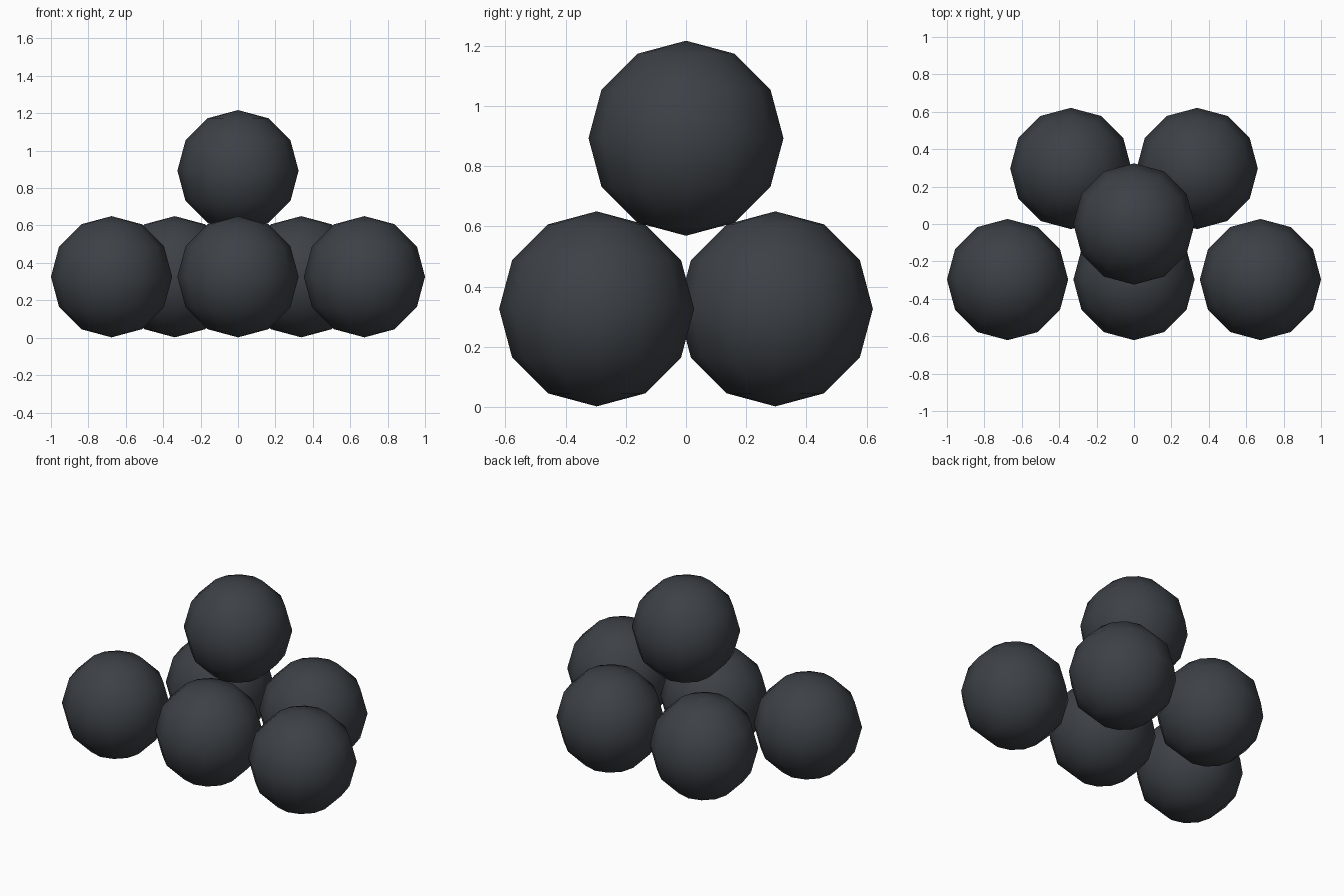
import bpy

cube = bpy.data.objects.get("Cube")
if cube:
    bpy.data.objects.remove(cube, do_unlink=True)

# Dark iron material
iron = bpy.data.materials.new("dark iron")
iron.use_nodes = True
color = (0.046, 0.053, 0.062, 1)
iron.diffuse_color = color
iron.node_tree.nodes["Principled BSDF"].inputs["Base Color"].default_value = color

RADIUS = 0.324
STEP = 0.676   # spacing between neighbours in a row
ROW_Y = 0.297  # distance of each row from the centre
TOP_Z = 0.893


def add_ball(name, x, y, z):
    bpy.ops.mesh.primitive_uv_sphere_add(
        segments=12, ring_count=6, radius=RADIUS, location=(x, y, z))
    ball = bpy.context.object
    ball.name = name
    ball.data.materials.append(iron)
    bpy.ops.object.shade_smooth()


# Front row of three
for side, label in ((-1, "right"), (0, "middle"), (1, "left")):
    add_ball(f"front_ball_{label}", side * STEP, -ROW_Y, RADIUS + 0.002)

# Back row of two, nested in the gaps
for side, label in ((-1, "right"), (1, "left")):
    add_ball(f"back_ball_{label}", side * STEP / 2, ROW_Y, RADIUS + 0.002)

# Single ball on top
add_ball("top_ball", 0, 0, TOP_Z)
